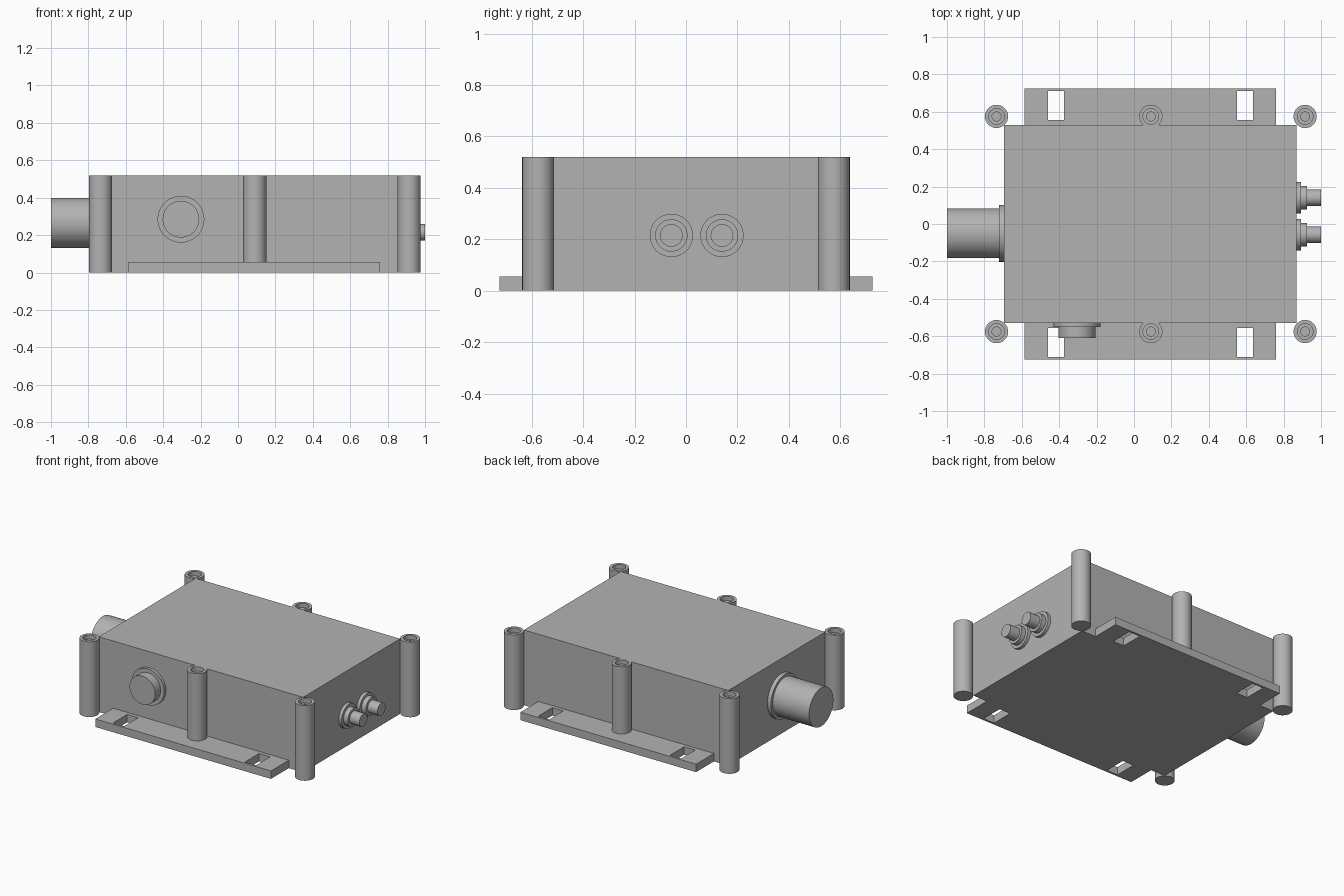
import bpy, bmesh, math
from mathutils import Matrix, Vector

if "Cube" in bpy.data.objects:
    bpy.data.objects.remove(bpy.data.objects["Cube"])

grey = bpy.data.materials.new("light grey")
grey.diffuse_color = (0.45, 0.45, 0.45, 1)
grey.use_nodes = True
grey.node_tree.nodes["Principled BSDF"].inputs["Base Color"].default_value = grey.diffuse_color


def finish(name, bm, smooth=False):
    bmesh.ops.recalc_face_normals(bm, faces=bm.faces)
    me = bpy.data.meshes.new(name)
    bm.to_mesh(me)
    bm.free()
    ob = bpy.data.objects.new(name, me)
    bpy.context.collection.objects.link(ob)
    me.materials.append(grey)
    if smooth:
        bpy.ops.object.select_all(action='DESELECT')
        ob.select_set(True)
        bpy.context.view_layer.objects.active = ob
        bpy.ops.object.shade_smooth_by_angle(angle=math.radians(35))
    return ob


def box(name, x0, x1, y0, y1, z0, z1):
    bm = bmesh.new()
    bmesh.ops.create_cube(bm, size=1)
    for v in bm.verts:
        v.co = ((x0 + x1) / 2 + v.co.x * (x1 - x0),
                (y0 + y1) / 2 + v.co.y * (y1 - y0),
                (z0 + z1) / 2 + v.co.z * (z1 - z0))
    return finish(name, bm)


def lathe(name, profile, origin, axis, n=40):
    """Revolve (radius, height) pairs about an axis, with both ends capped."""
    bm = bmesh.new()
    turn = Matrix.Translation(origin) @ Vector((0, 0, 1)).rotation_difference(Vector(axis)).to_matrix().to_4x4()
    rings = [[bm.verts.new(turn @ Vector((r * math.cos(2 * math.pi * i / n),
                                          r * math.sin(2 * math.pi * i / n), h)))
              for i in range(n)] for r, h in profile]
    for a, b in zip(rings, rings[1:]):
        for i in range(n):
            j = (i + 1) % n
            bm.faces.new((a[i], a[j], b[j], b[i]))
    bm.faces.new(rings[0])
    bm.faces.new(rings[-1])
    return finish(name, bm, True)


# Housing
H = 0.52
box("housing", -0.695, 0.87, -0.53, 0.53, 0, H)

# Mounting flanges: a grid of cells with the slot cells left out
xs = [-0.585, -0.46, -0.375, 0.55, 0.635, 0.76]
ys = [0.53, 0.555, 0.71, 0.725]
for side, label in ((-1, "front"), (1, "back")):
    bm = bmesh.new()
    grid = [[bm.verts.new((x, side * y, 0)) for y in ys] for x in xs]
    for i in range(5):
        for j in range(3):
            if j == 1 and i in (1, 3):
                continue
            bm.faces.new((grid[i][j], grid[i + 1][j], grid[i + 1][j + 1], grid[i][j + 1]))
    ext = bmesh.ops.extrude_face_region(bm, geom=bm.faces[:], use_keep_orig=True)
    for v in ext["geom"]:
        if isinstance(v, bmesh.types.BMVert):
            v.co.z = 0.055
    bmesh.ops.dissolve_limit(bm, angle_limit=0.01, verts=bm.verts, edges=bm.edges)
    finish(label + "_mounting_flange", bm)

# Screw posts with counterbored tops; the middle pair stand on the flanges
for side, label in ((-1, "front"), (1, "back")):
    for x, place in ((-0.735, "left"), (0.09, "middle"), (0.915, "right")):
        base = 0.055 if place == "middle" else 0
        lathe(f"{label}_{place}_post",
              [(0.062, base), (0.062, H), (0.042, H), (0.042, H - 0.03),
               (0.024, H - 0.03), (0.024, H - 0.08)],
              (x, side * 0.575, 0), (0, 0, 1), 32)

# Large round connector on the left end
lathe("left_connector", [(0.152, 0), (0.152, 0.027), (0.133, 0.027), (0.133, 0.305)],
      (-0.695, -0.05, 0.265), (-1, 0, 0), 48)

# Round cap on the front
lathe("front_cap", [(0.125, 0), (0.125, 0.02), (0.098, 0.02), (0.098, 0.08)],
      (-0.305, -0.53, 0.285), (0, -1, 0), 48)

# Two stepped connectors on the right end
for y, label in ((-0.057, "front"), (0.14, "back")):
    lathe(label + "_right_connector",
          [(0.084, 0), (0.084, 0.022), (0.063, 0.022), (0.063, 0.055), (0.044, 0.055), (0.044, 0.13)],
          (0.87, y, 0.215), (1, 0, 0))
